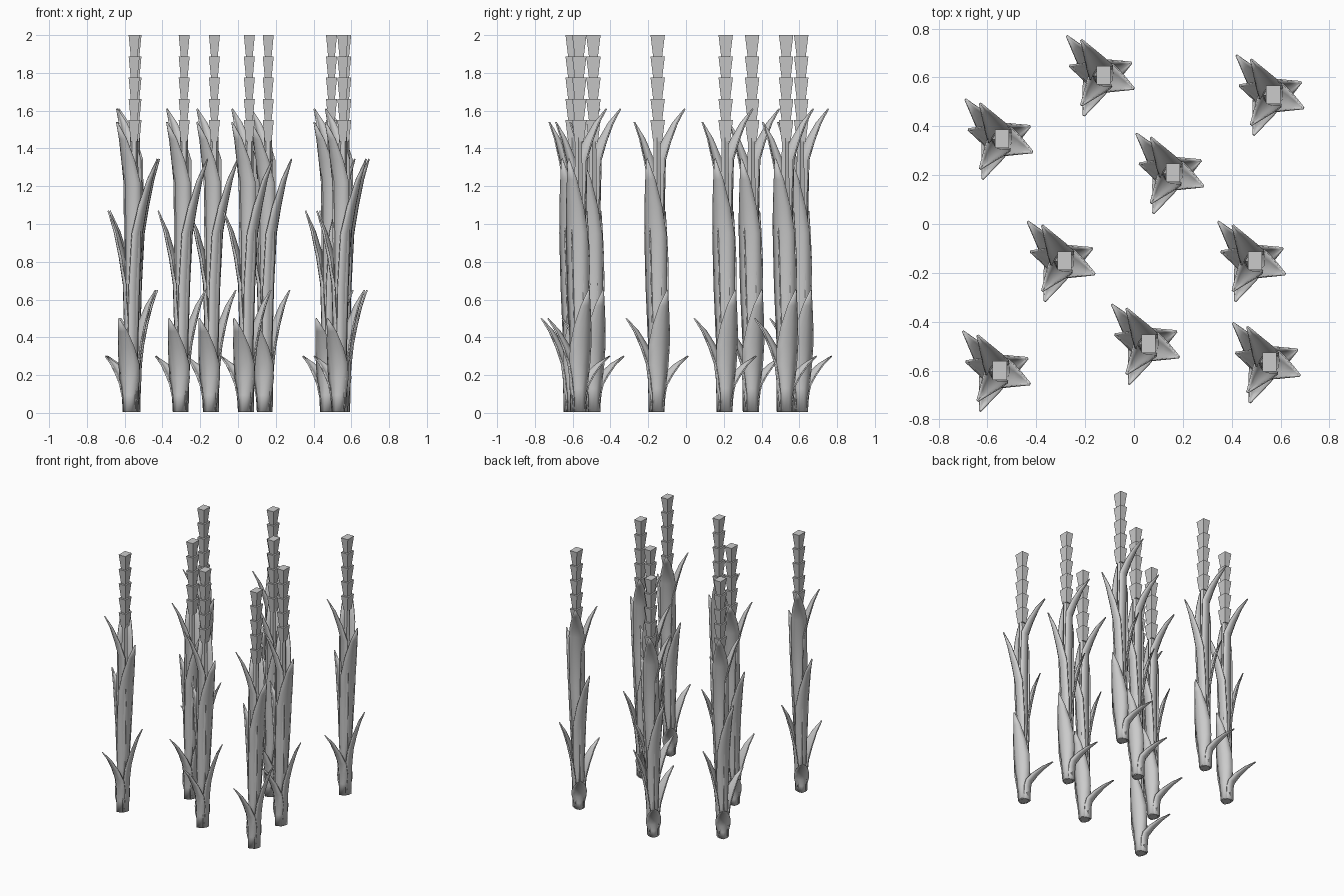
import bpy, bmesh, math
from mathutils import Vector

if "Cube" in bpy.data.objects:
    bpy.data.objects.remove(bpy.data.objects["Cube"])

SPOTS = [(-0.54, 0.35), (-0.125, 0.61), (0.57, 0.53), (0.16, 0.21), (-0.285, -0.15),
         (0.495, -0.15), (0.06, -0.49), (-0.55, -0.60), (0.555, -0.565)]


def axis(z):
    # the stalk leans very slightly towards its top
    return Vector((-0.02 * max(0, 1 - z / 1.2), -0.004, z))


def finish(name, bm, smooth=False):
    bmesh.ops.recalc_face_normals(bm, faces=bm.faces)
    me = bpy.data.meshes.new(name)
    bm.to_mesh(me)
    bm.free()
    if smooth:
        me.shade_smooth()
    ob = bpy.data.objects.new(name, me)
    bpy.context.collection.objects.link(ob)
    return ob


def loft(bm, rings, caps=True):
    rows = [[bm.verts.new(p) for p in r] for r in rings]
    n = len(rows[0])
    for a, b in zip(rows, rows[1:]):
        for i in range(n):
            j = (i + 1) % n
            bm.faces.new((a[i], a[j], b[j], b[i]))
    if caps:
        bm.faces.new(rows[0][::-1])
        bm.faces.new(rows[-1])


def make_stem():
    bm = bmesh.new()
    rings = []
    for z, r in ((0.005, 0.036), (0.5, 0.031), (1.0, 0.027), (1.46, 0.021)):
        rings.append([axis(z) + Vector((r * math.cos(k * math.pi / 3), r * math.sin(k * math.pi / 3), 0))
                      for k in range(6)])
    loft(bm, rings)
    return finish("stem", bm)


def make_seed_head():
    # five stacked tapering blocks
    bm = bmesh.new()
    h = (2.0 - 1.437) / 5
    for i in range(5):
        z = 1.437 + i * h
        loft(bm, [[(sx * x, sy * y, zz) for sx, sy in ((-1, -1), (1, -1), (1, 1), (-1, 1))]
                  for x, y, zz in ((0.018, 0.024, z), (0.029, 0.038, z + h))])
    return finish("seed_head", bm)


def make_leaf(name, tip, base_z, bend_z, r0, width):
    # folded blade: hugs the stem up to the bend, then arches out to the tip
    tip = Vector(tip)
    out = tip - axis(tip.z)
    reach = out.length
    out.normalize()
    side = Vector((-out.y, out.x, 0))
    rise = tip.z - bend_z
    low = bend_z - base_z
    rb = r0 + 0.012
    prof = [(r0, base_z, 0.036, 0.036), (r0, base_z + low * 0.35, 0.75 * width, 0.036),
            (r0 + 0.003, base_z + low * 0.7, 0.97 * width, 0.034), (rb, bend_z, width, 0.03),
            (rb + (reach - rb) * 0.27, bend_z + rise * 0.36, 0.8 * width, 0.024),
            (rb + (reach - rb) * 0.62, bend_z + rise * 0.72, 0.45 * width, 0.014),
            (reach, tip.z, 0.003, 0.0)]
    bm = bmesh.new()
    rows = []
    for r, z, w, fold in prof:
        rows.append([bm.verts.new(axis(z) + out * (r - fold * abs(u) ** 1.5) + side * (w * u))
                     for u in (-1, -0.5, 0, 0.5, 1)])
    for a, b in zip(rows, rows[1:]):
        for i in range(4):
            bm.faces.new((a[i], a[i + 1], b[i + 1], b[i]))
    ob = finish(name, bm, True)
    mod = ob.modifiers.new("thickness", "SOLIDIFY")
    mod.thickness = 0.007
    mod.offset = 0
    return ob


# tip position, base height, bend height, hug radius, half width
LEAVES = [("leaf_low_back", (-0.15, 0.16, 0.30), 0.005, 0.15, 0.046, 0.052),
          ("leaf_low_front", (-0.08, -0.165, 0.50), 0.005, 0.26, 0.046, 0.058),
          ("leaf_low_right", (0.113, 0.05, 0.65), 0.005, 0.36, 0.044, 0.06),
          ("leaf_mid_left", (-0.137, 0.037, 1.07), 0.02, 0.68, 0.038, 0.056),
          ("leaf_mid_right", (0.123, -0.055, 1.345), 0.02, 0.95, 0.036, 0.062),
          ("leaf_top_front", (-0.09, -0.123, 1.54), 0.02, 1.22, 0.034, 0.054),
          ("leaf_top_back", (-0.09, 0.143, 1.61), 0.02, 1.34, 0.034, 0.054)]

parts = [make_stem(), make_seed_head()] + [make_leaf(*l) for l in LEAVES]

# repeat the stalk over the patch
for n, (x, y) in enumerate(SPOTS):
    for p in parts:
        ob = p if n == 0 else p.copy()
        if n:
            bpy.context.collection.objects.link(ob)
        ob.location = (x, y, 0)
